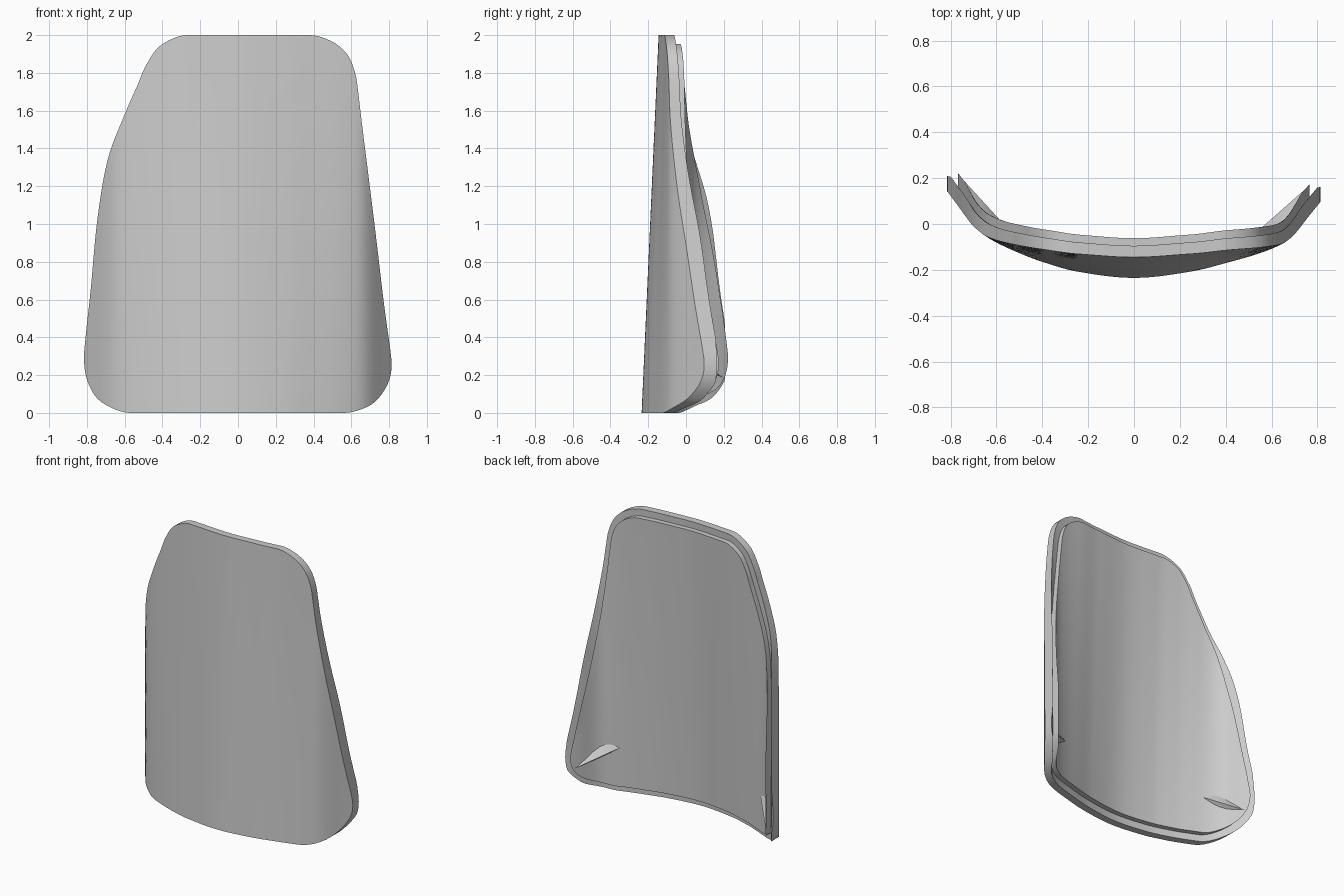
import bpy, bmesh, math
from mathutils import Vector

if "Cube" in bpy.data.objects:
    bpy.data.objects.remove(bpy.data.objects["Cube"], do_unlink=True)

grey = bpy.data.materials.new("light_grey")
grey.use_nodes = True
COLOUR = (0.6, 0.6, 0.6, 1)
grey.diffuse_color = COLOUR
grey.node_tree.nodes["Principled BSDF"].inputs["Base Color"].default_value = COLOUR

# Horizontal bend of the panel (x, y) and its left and right outlines (x, z)
BEND = [(-.82, .15), (-.75, .055), (-.7, -.01), (-.62, -.07), (-.5, -.127), (-.4, -.165),
        (-.25, -.207), (0, -.235), (.25, -.207), (.42, -.165), (.55, -.127), (.65, -.085),
        (.7, -.045), (.745, .012), (.82, .105)]
SIDE_A = [(-.57, 0), (-.72, .055), (-.79, .15), (-.815, .27), (-.805, .42), (-.78, .65),
          (-.745, 1.02), (-.69, 1.34), (-.6, 1.58), (-.53, 1.74), (-.487, 1.84),
          (-.41, 1.945), (-.27, 2)]
SIDE_B = [(.56, 0), (.7, .04), (.775, .12), (.808, .2), (.812, .28), (.8, .38), (.77, .6),
          (.7225, 1.0), (.66, 1.5), (.636, 1.7), (.62, 1.8), (.58, 1.895), (.5, 1.965), (.38, 2)]


def spline(pts, steps=10):
    """Smooth curve through the points, level at both ends."""
    p = [Vector(q) for q in pts]
    first = Vector((2 * p[0].x - p[1].x, p[1].y))
    last = Vector((2 * p[-1].x - p[-2].x, p[-2].y))
    p = [first] + p + [last]
    out = []
    for a, b, c, d in zip(p, p[1:], p[2:], p[3:]):
        for i in range(steps):
            t = i / steps
            out.append(.5 * (2 * b + (c - a) * t + (2 * a - 5 * b + 4 * c - d) * t * t
                             + (3 * b - a - 3 * c + d) * t ** 3))
    return out + [p[-2]]


def inset(chain, dist, side):
    """Move an outline inwards; side is -1 for the -x outline and 1 for the +x one."""
    out = []
    for i, p in enumerate(chain):
        if i in (0, len(chain) - 1):
            n = Vector((0, 1 if i == 0 else -1))
        else:
            t = (chain[i + 1] - chain[i - 1]).normalized()
            n = Vector((-t.y, t.x)) * side
        out.append(p + n * dist)
    return out


def lookup(chain, value, key, result):
    for a, b in zip(chain, chain[1:]):
        if a[key] <= value <= b[key] and b[key] > a[key]:
            return a[result] + (b[result] - a[result]) * (value - a[key]) / (b[key] - a[key])
    return chain[0][result] if value <= chain[0][key] else chain[-1][result]


# Bend resampled evenly so its height and slope stay smooth
def hermite(x):
    for i in range(len(BEND) - 1):
        if x <= BEND[i + 1][0] or i == len(BEND) - 2:
            break
    def slope(j):
        a, b = BEND[max(j - 1, 0)], BEND[min(j + 1, len(BEND) - 1)]
        return (b[1] - a[1]) / (b[0] - a[0])
    (x0, y0), (x1, y1) = BEND[i], BEND[i + 1]
    h = x1 - x0
    t = min(max((x - x0) / h, 0), 1)
    return ((2 * t ** 3 - 3 * t * t + 1) * y0 + (t ** 3 - 2 * t * t + t) * h * slope(i)
            + (3 * t * t - 2 * t ** 3) * y1 + (t ** 3 - t * t) * h * slope(i + 1))


def surface(x, z, depth):
    """Point at a given depth behind the front face."""
    s = (hermite(x + .02) - hermite(x - .02)) / .04
    lean = .045 * z * max(0, 1 - (x / .65) ** 2)
    return Vector((x, hermite(x) + lean + depth * math.sqrt(1 + s * s), z))


def finish(bm, name):
    bmesh.ops.recalc_face_normals(bm, faces=bm.faces)
    mesh = bpy.data.meshes.new(name)
    bm.to_mesh(mesh)
    bm.free()
    mesh.materials.append(grey)
    ob = bpy.data.objects.new(name, mesh)
    bpy.context.collection.objects.link(ob)
    bpy.ops.object.select_all(action='DESELECT')
    ob.select_set(True)
    bpy.context.view_layer.objects.active = ob
    bpy.ops.object.shade_smooth_by_angle(angle=math.radians(30))
    return ob


def slab(name, margin, front, back, rows=64, cols=56):
    """Curved sheet filling the outline between two depths."""
    left = inset(spline(SIDE_A), margin, -1)
    right = inset(spline(SIDE_B), margin, 1)
    bm = bmesh.new()
    sheets = []
    for depth in (front, back):
        grid = []
        for r in range(rows + 1):
            z = margin + (2 - 2 * margin) * (1 - math.cos(math.pi * r / rows)) / 2
            xl, xr = lookup(left, z, 1, 0), lookup(right, z, 1, 0)
            grid.append([bm.verts.new(surface(xl + (xr - xl) * c / cols, z, depth))
                         for c in range(cols + 1)])
        for lo, hi in zip(grid, grid[1:]):
            for c in range(cols):
                bm.faces.new((lo[c], lo[c + 1], hi[c + 1], hi[c]))
        sheets.append(grid)
    # Edge walls joining the two sheets
    rims = [g[0] + [row[-1] for row in g[1:-1]] + g[-1][::-1] + [row[0] for row in g[-2:0:-1]]
            for g in sheets]
    n = len(rims[0])
    for i in range(n):
        j = (i + 1) % n
        bm.faces.new((rims[0][i], rims[0][j], rims[1][j], rims[1][i]))
    return finish(bm, name)


def corner_web(name, xa, za, xb, zb, steps=10):
    """Small ramp bridging the hollow of a lower corner along a straight edge."""
    a, b = surface(xa, za, .085), surface(xb, zb, .085)
    bm = bmesh.new()
    rings = []
    for i in range(steps + 1):
        t = i / steps
        edge = a.lerp(b, t)
        rise = math.sin(math.pi * t)
        rings.append([bm.verts.new(edge),
                      bm.verts.new(surface(edge.x, edge.z + .075 * rise, .08)),
                      bm.verts.new(surface(edge.x, edge.z - .01 * rise, .08))])
    for p, q in zip(rings, rings[1:]):
        for k in range(3):
            m = (k + 1) % 3
            bm.faces.new((p[k], q[k], q[m], p[m]))
    bm.faces.new(rings[0])
    bm.faces.new(rings[-1])
    return finish(bm, name)


slab("outer_panel", 0, 0, .05)
slab("raised_back_plate", .047, .045, .085)
corner_web("left_corner_web", .745, .19, .53, .32)
corner_web("right_corner_web", -.745, .19, -.57, .30)
